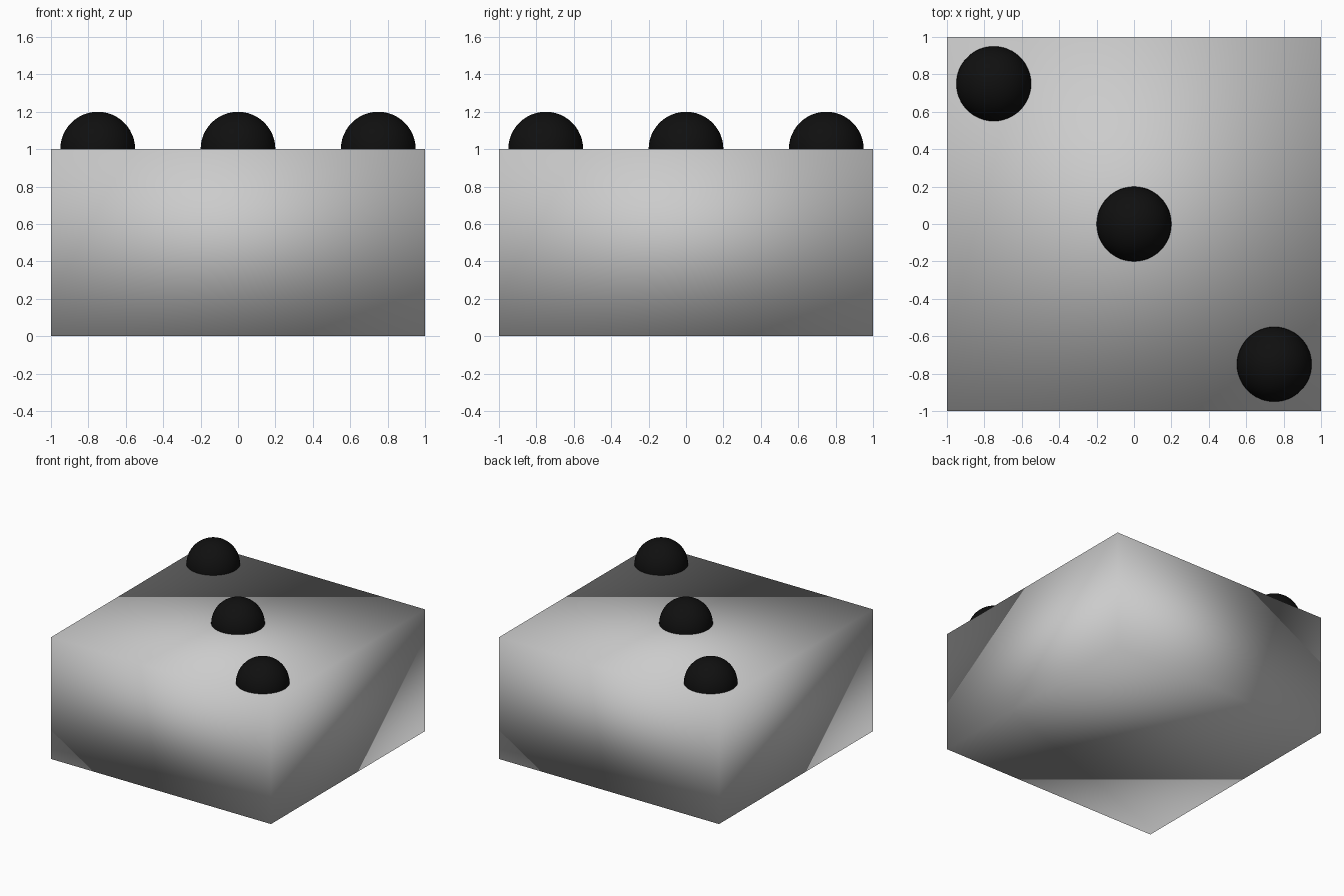
import bpy

if "Cube" in bpy.data.objects:
    bpy.data.objects.remove(bpy.data.objects["Cube"])

black = bpy.data.materials.new("black")
black.diffuse_color = (0.005, 0.005, 0.005, 1)
black.use_nodes = True
black.node_tree.nodes["Principled BSDF"].inputs["Base Color"].default_value = black.diffuse_color

# Half-height block, smooth shaded across its edges
bpy.ops.mesh.primitive_cube_add(size=2, location=(0, 0, 0.5))
block = bpy.context.object
block.name = "block"
block.scale.z = 0.5
bpy.ops.object.transform_apply(location=False, rotation=False, scale=True)
bpy.ops.object.shade_smooth()

# Three round pips along the diagonal, half sunk into the top
for i, x in enumerate((-0.75, 0, 0.75)):
    bpy.ops.mesh.primitive_uv_sphere_add(segments=48, ring_count=24, radius=0.2,
                                         location=(x, -x, 1))
    pip = bpy.context.object
    pip.name = f"pip_{i + 1}"
    pip.data.materials.append(black)
    bpy.ops.object.shade_smooth()
